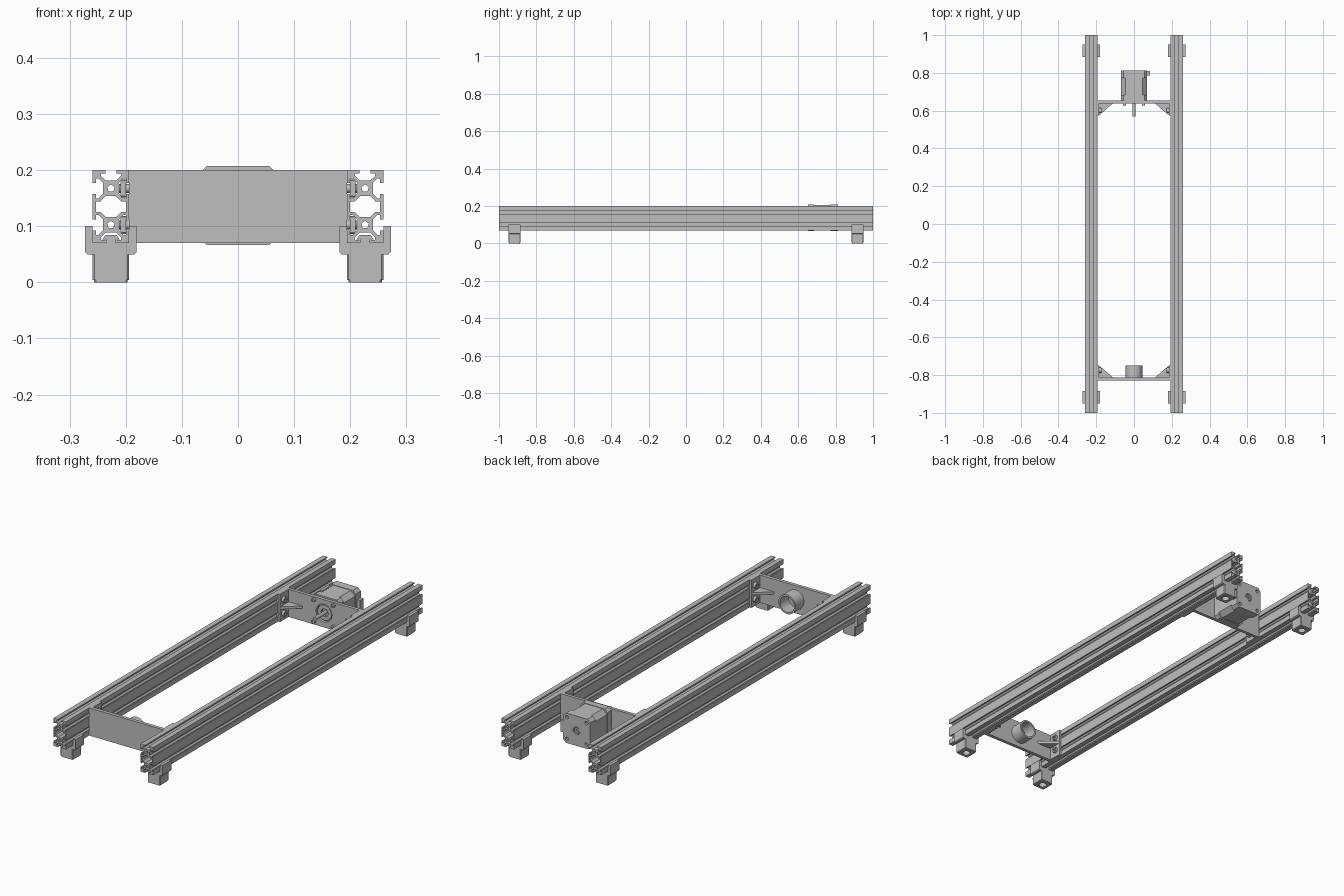
import bpy, bmesh, math
from mathutils import Vector

if "Cube" in bpy.data.objects:
    bpy.data.objects.remove(bpy.data.objects["Cube"], do_unlink=True)

grey = bpy.data.materials.new("metal grey")
grey.use_nodes = True
COLOR = (0.52, 0.52, 0.52, 1)
grey.diffuse_color = COLOR
grey.node_tree.nodes["Principled BSDF"].inputs["Base Color"].default_value = COLOR


def prism(name, loops, axis, lo, hi, center=(0, 0)):
    """Extrude outlines (inner outlines become holes) along an axis from lo to hi.
    Outlines are (x, z) for axis y, (x, y) for axis z and (y, z) for axis x."""
    curve = bpy.data.curves.new(name, "CURVE")
    curve.dimensions = "2D"
    curve.fill_mode = "BOTH"
    curve.extrude = (hi - lo) / 2
    for loop in loops:
        spline = curve.splines.new("POLY")
        spline.points.add(len(loop) - 1)
        for point, (u, v) in zip(spline.points, loop):
            point.co = (u + center[0], v + center[1], 0, 1)
        spline.use_cyclic_u = True
    temp = bpy.data.objects.new(name + " outline", curve)
    bpy.context.scene.collection.objects.link(temp)
    graph = bpy.context.evaluated_depsgraph_get()
    mesh = bpy.data.meshes.new_from_object(temp.evaluated_get(graph))
    bpy.data.objects.remove(temp, do_unlink=True)
    bpy.data.curves.remove(curve)
    mid = (lo + hi) / 2
    for vert in mesh.vertices:
        u, v, w = vert.co
        vert.co = {"x": Vector((mid + w, u, v)),
                   "y": Vector((u, mid - w, v)),
                   "z": Vector((u, v, mid + w))}[axis]
    bm = bmesh.new()
    bm.from_mesh(mesh)
    bmesh.ops.remove_doubles(bm, verts=bm.verts, dist=1e-5)
    bmesh.ops.recalc_face_normals(bm, faces=bm.faces)
    bm.to_mesh(mesh)
    bm.free()
    mesh.name = name
    mesh.materials.clear()
    mesh.materials.append(grey)
    mesh.shade_smooth()
    mesh.set_sharp_from_angle(angle=math.radians(30))
    obj = bpy.data.objects.new(name, mesh)
    bpy.context.scene.collection.objects.link(obj)
    return obj


def circle(r, n=32, u=0, v=0):
    return [(u + r * math.sin(2 * math.pi * i / n), v + r * math.cos(2 * math.pi * i / n))
            for i in range(n)]


def rect(u0, u1, v0, v1):
    return [(u0, v0), (u1, v0), (u1, v1), (u0, v1)]


def cut_square(h, c):
    """Square of half size h with corners cut by c."""
    k = h - c
    return [(h, -k), (h, k), (k, h), (-k, h), (-h, k), (-h, -k), (-k, -h), (k, -h)]


def four_way(quarter):
    """Mirror a quarter outline that runs from the top axis to the side axis."""
    right = quarter + [(u, -v) for u, v in reversed(quarter)]
    return right + [(-u, v) for u, v in reversed(right)]


RAIL_X, RAIL_Z, MM = 0.2265, 0.135, 0.00325
BOLT_Z = (RAIL_Z - 10 * MM, RAIL_Z + 10 * MM)

# Double slotted rail section, in millimetres
outer = four_way([(2.8, 14.2), (5.5, 16.8), (5.5, 18.2), (3, 18.2), (3, 20), (10, 20),
                  (10, 13), (8.2, 13), (8.2, 15.5), (6.8, 15.5), (4.2, 12.8),
                  (4.2, 7.2), (6.8, 4.5), (8.2, 4.5), (8.2, 7), (10, 7)])
cavity = four_way([(2.8, 5.8), (5.6, 2.9), (8.2, 2.9)])
section = [outer, cavity, circle(2.2, 5, 0, 10), circle(2.2, 5, 0, -10)]
section = [[(u * MM, v * MM) for u, v in loop] for loop in section]

for side, label in ((1, "left"), (-1, "right")):
    x = side * RAIL_X
    prism(label + "_rail", section, "y", -1, 1, (x, RAIL_Z))

    # Feet: clip around the rail with a drilled pad below
    half = [(0.0325, 0.05), (0.042, 0.05), (0.046, 0.054), (0.046, 0.1), (0.0325, 0.1),
            (0.0325, 0.07), (0.009, 0.07), (0.009, 0.076), (0.016, 0.076), (0.01, 0.084)]
    clip = half + [(-u, v) for u, v in reversed(half)]
    for end, where in ((-1, "front"), (1, "back")):
        y = end * 0.917
        tag = f"{where}_{label}_foot"
        prism(tag + "_clip", [clip], "y", y - 0.0325, y + 0.0325, (x, 0))
        pad = cut_square(0.0325, 0.003)
        prism(tag + "_pad_top", [pad, circle(0.008)], "z", 0.03, 0.05, (x, y))
        prism(tag + "_pad", [pad, circle(0.017)], "z", 0.004, 0.03, (x, y))
        prism(tag + "_sole", [cut_square(0.03, 0.003), circle(0.017)], "z", 0, 0.004, (x, y))


def bracket_ends(where, face, direction):
    """Flange, triangular rib and bolts at both ends of a cross plate."""
    tip = face + direction * 0.064
    lo, hi = min(face, tip), max(face, tip)
    mid = (lo + hi) / 2 + direction * 0.006
    for side, label in ((1, "left"), (-1, "right")):
        tag = f"{where}_{label}"

        def across(name, loops, a, b, center=(0, 0)):
            a, b = sorted((side * a, side * b))
            prism(f"{tag}_{name}", loops, "x", a, b, center)

        holes = [circle(0.008, 20, mid, z) for z in BOLT_Z]
        across("flange", [rect(lo, hi, 0.07, 0.2)] + holes, 0.184, 0.194)
        rib = [(side * 0.186, face), (side * 0.112, face), (side * 0.186, tip)]
        prism(tag + "_rib", [rib], "z", RAIL_Z - 0.006, RAIL_Z + 0.006)
        for z in BOLT_Z:
            across("bolt_head", [circle(0.0135, 20), circle(0.006, 6)], 0.172, 0.184, (mid, z))
            across("bolt_shank", [circle(0.008, 20)], 0.178, 0.212, (mid, z))
            across("slot_nut", [cut_square(0.016, 0.002)], 0.2, 0.209, (mid, z))


# Front cross plate with idler cup
plate = rect(-0.194, 0.194, 0.07, 0.2)
prism("front_plate", [plate], "y", -0.828, -0.812)
prism("idler_cup", [circle(0.045, 48), circle(0.037, 48)], "y", -0.812, -0.75, (0, RAIL_Z))
bracket_ends("front", -0.812, 1)

# Back cross plate with motor opening
MZ = 0.137
corners = [(a, b) for a in (-0.0505, 0.0505) for b in (-0.0505, 0.0505)]
prism("back_plate", [plate, circle(0.041, 48, 0, MZ)], "y", 0.638, 0.653)
bracket_ends("back", 0.638, -1)

# Motor: two end caps around a slimmer laminated core
rear_holes = [circle(0.008, 16, a, b) for a, b in corners]
prism("motor_front_cap", [cut_square(0.07, 0.014)], "y", 0.653, 0.684, (0, MZ))
prism("motor_core", [cut_square(0.068, 0.022)], "y", 0.684, 0.772, (0, MZ))
prism("motor_back_cap_base", [cut_square(0.07, 0.014)], "y", 0.772, 0.802, (0, MZ))
prism("motor_back_cap", [cut_square(0.07, 0.014), circle(0.018)] + rear_holes,
      "y", 0.802, 0.812, (0, MZ))
prism("motor_rear_bearing", [circle(0.014), circle(0.007)], "y", 0.802, 0.808, (0, MZ))
prism("motor_boss", [circle(0.036, 48), circle(0.018)], "y", 0.642, 0.653, (0, MZ))
prism("motor_shaft", [circle(0.008, 24)], "y", 0.57, 0.66, (0, MZ))
prism("motor_connector", [rect(0.065, 0.085, -0.026, 0.026)], "y", 0.785, 0.81, (0, MZ))

# Motor mounting screws
for a, b in corners:
    prism("motor_screw", [circle(0.009, 20), circle(0.0045, 6)], "y", 0.628, 0.638, (a, MZ + b))
    prism("motor_screw_core", [circle(0.006, 12)], "y", 0.632, 0.64, (a, MZ + b))
